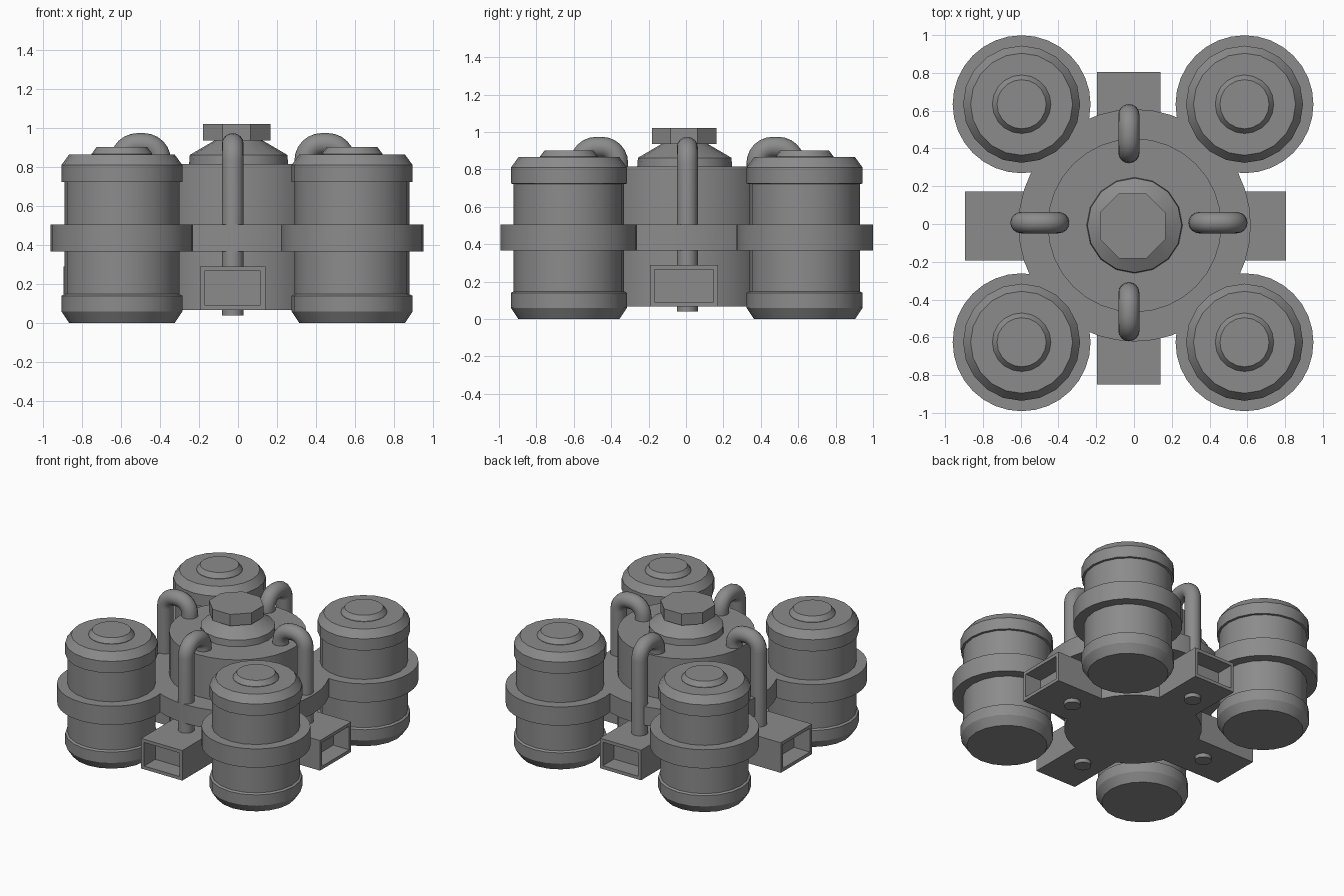
import bpy, bmesh, math
from mathutils import Matrix, Vector

if "Cube" in bpy.data.objects:
    bpy.data.objects.remove(bpy.data.objects["Cube"])

grey = bpy.data.materials.new("mid_grey_metal")
grey.use_nodes = True
COLOUR = (0.26, 0.26, 0.26, 1)
grey.diffuse_color = COLOUR
grey.node_tree.nodes["Principled BSDF"].inputs["Base Color"].default_value = COLOUR


def finish(name, bm, smooth=True):
    bmesh.ops.recalc_face_normals(bm, faces=bm.faces)
    mesh = bpy.data.meshes.new(name)
    bm.to_mesh(mesh)
    bm.free()
    mesh.materials.append(grey)
    obj = bpy.data.objects.new(name, mesh)
    bpy.context.collection.objects.link(obj)
    if smooth:
        bpy.ops.object.select_all(action='DESELECT')
        obj.select_set(True)
        bpy.context.view_layer.objects.active = obj
        bpy.ops.object.shade_smooth_by_angle(angle=math.radians(28))
    return obj


def bridge(bm, rings):
    """Skin a list of vertex rings and cap both ends."""
    n = len(rings[0])
    for a, b in zip(rings, rings[1:]):
        for i in range(n):
            j = (i + 1) % n
            bm.faces.new((a[i], a[j], b[j], b[i]))
    bm.faces.new(rings[0])
    bm.faces.new(rings[-1])


def lathe(name, profile, x, y, sides, turn=0.0, smooth=True):
    """Revolve (radius, height) points about a vertical axis."""
    bm = bmesh.new()
    rings = []
    for r, z in profile:
        angles = [turn + math.tau * i / sides for i in range(sides)]
        rings.append([bm.verts.new((x + r * math.cos(a), y + r * math.sin(a), z))
                      for a in angles])
    bridge(bm, rings)
    return finish(name, bm, smooth)


# Corner tanks with raised end bands, a top lid and a clamp ring
TANK = [(0.27, 0), (0.31, 0.06), (0.31, 0.14), (0.295, 0.148), (0.295, 0.722),
        (0.31, 0.724), (0.31, 0.81), (0.27, 0.865)]
LID = [(0.155, 0.85), (0.155, 0.868), (0.13, 0.902)]
CLAMP = [(0.365, 0.367), (0.365, 0.505)]
for side, x in (("right", -0.595), ("left", 0.585)):
    for end, y in (("front", -0.626), ("back", 0.634)):
        tag = f"{end}_{side}"
        lathe(f"tank_{tag}", TANK, x, y, 20)
        lathe(f"tank_lid_{tag}", LID, x, y, 20)
        lathe(f"clamp_ring_{tag}", CLAMP, x, y, 32)

# Central drum, support plate, dome and cap
CX, CY = 0.003, -0.007
lathe("drum", [(0.46, 0.068), (0.46, 0.815)], CX, CY, 32)
lathe("support_plate", [(0.615, 0.367), (0.615, 0.505)], CX, CY, 40)
lathe("dome", [(0.255, 0.8), (0.25, 0.862), (0.12, 0.938)], CX, CY, 16)
lathe("cap", [(0.187, 0.935), (0.187, 1.02)], -0.007, -0.01, 8,
      turn=math.pi / 8, smooth=False)


def outlet(name, width, reach, centre, turn):
    """Open-mouthed box pointing along -y, then turned about z."""
    bm = bmesh.new()
    bmesh.ops.create_cube(bm, size=1)
    for v in bm.verts:
        v.co = (v.co.x * width, -0.3 if v.co.y > 0 else -reach,
                0.068 if v.co.z < 0 else 0.29)
    mouth = min(bm.faces, key=lambda f: f.calc_center_median().y)
    bmesh.ops.inset_region(bm, faces=[mouth], thickness=0.034)
    floor = bmesh.ops.extrude_discrete_faces(bm, faces=[mouth])["faces"][0]
    bmesh.ops.translate(bm, verts=floor.verts, vec=(0, 0.13, 0))
    bm.transform(Matrix.Translation(centre) @ Matrix.Rotation(turn, 4, 'Z'))
    finish(name, bm, smooth=False)


def pipe(name, centre, turn, radius=0.056, sides=16):
    """Tube rising at the outside, bending over and down into the drum."""
    outer, inner, top, bend = -0.572, -0.372, 0.918, 0.085
    path = [(outer, 0.04, 0)]
    for hub, start in ((outer + bend, math.pi), (inner - bend, math.pi / 2)):
        for i in range(7):
            a = start - math.pi / 2 * i / 6
            path.append((hub + bend * math.cos(a),
                         top - bend + bend * math.sin(a), a - math.pi))
    path.append((inner, 0.78, -math.pi))
    bm = bmesh.new()
    rings = []
    for y, z, tilt in path:
        across = Vector((0, math.cos(tilt), math.sin(tilt)))
        ring = []
        for i in range(sides):
            a = math.tau * i / sides
            offset = Vector((math.cos(a), 0, 0)) + across * math.sin(a)
            ring.append(bm.verts.new(Vector((0, y, z)) + offset * radius))
        rings.append(ring)
    bridge(bm, rings)
    bm.transform(Matrix.Translation(centre) @ Matrix.Rotation(turn, 4, 'Z'))
    finish(name, bm)


# Four outlet boxes and bent pipes around the drum
HUB = Vector((-0.027, 0.007, 0))
SIDES = (("front", 0.336, 0.85, (-0.028, 0, 0)), ("left", 0.364, 0.805, (0, -0.01, 0)),
         ("back", 0.336, 0.805, (-0.028, 0, 0)), ("right", 0.364, 0.895, (0, -0.01, 0)))
for i, (tag, width, reach, centre) in enumerate(SIDES):
    outlet(f"outlet_box_{tag}", width, reach, Vector(centre), i * math.pi / 2)
    pipe(f"pipe_{tag}", HUB, i * math.pi / 2)
